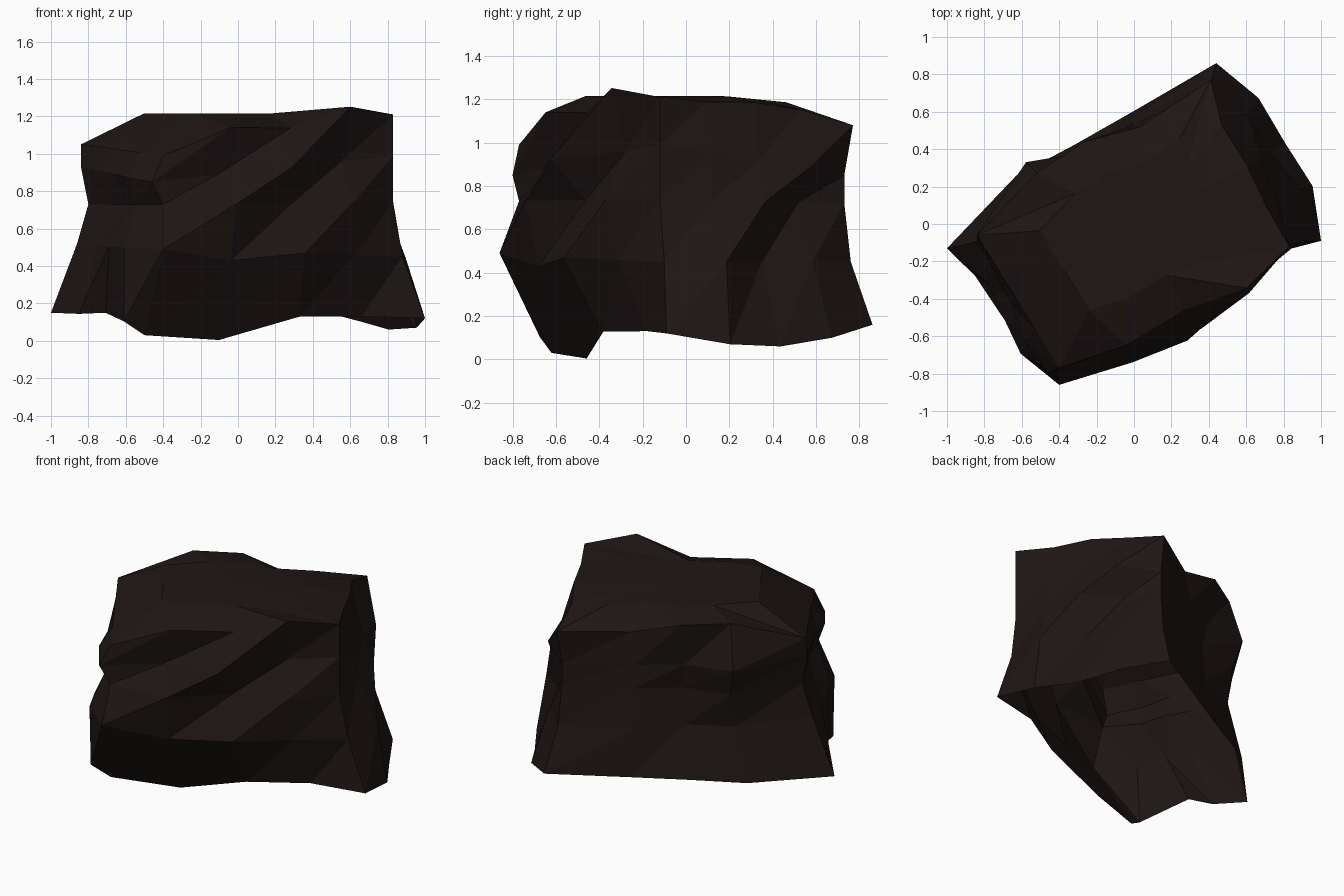
import bpy
import bmesh
from mathutils import Vector

if "Cube" in bpy.data.objects:
    bpy.data.objects.remove(bpy.data.objects["Cube"])

# Corner edges of the rock, bottom to top (front, right, back, left corner)
CORNERS = [
    [(-.5, -.62, .03), (-.4, -.86, .49), (-.4, -.77, .73), (-.46, -.8, .85), (-.4, -.77, .99)],
    [(1, -.09, .12), (.88, -.1, .45), (.83, -.12, .74), (.83, -.12, .99), (.83, -.12, 1.21)],
    [(.44, .86, .16), (.41, .76, .45), (.4, .73, .72), (.4, .73, .85), (.41, .77, 1.08)],
    [(-1, -.13, .15), (-.86, -.1, .52), (-.8, -.08, .73), (-.84, -.08, .93), (-.84, -.06, 1.05)],
]

# Column positions along each side
STEPS = [(.27, .54, .78), (.25, .5, .75), (.3, .5, .7), (.3, .5, .72)]

# Outward bulge of each side, row by row from the bottom: diagonal ledges
BULGE = [
    [(-.02, .05, -.03), (.03, .13, .05), (.13, .05, .12), (0, .17, .01), (.06, .04, .09)],
    [(.11, .1, .1), (.15, .04, .08), (.07, .14, 0), (.05, .07, .12), (-.02, -.02, -.05)],
    [(.04, .07, .11), (.08, .05, .1), (.07, .05, .16), (.05, .07, .2), (0, .1, .1)],
    [(0, -.06, .1), (.03, .07, .09), (0, 0, .04), (0, 0, .03), (0, 0, 0)],
]

# Height changes along the bottom and top rims
RIM_LOW = [(-.05, .05, .03), (-.06, -.08, -.05), (0, 0, 0), (.03, .06, .04)]
RIM_HIGH = [(.09, .03, .09), (.01, .04, .04), (.01, .11, .13), (0, 0, 0)]

# Single chips moved by hand: (side, row, column) -> shift
NUDGE = {
    (0, 1, 0): (0, 0, -.05),
    (0, 2, 0): (0, -.03, 0),
    (0, 3, 1): (-.03, -.04, 0),
    (3, 0, 2): (.1, -.12, 0),
}


def ring(row):
    """One loop of points around the rock."""
    pts = []
    for side in range(4):
        a = Vector(CORNERS[side][row])
        b = Vector(CORNERS[(side + 1) % 4][row])
        out = Vector((b.y - a.y, a.x - b.x, 0)).normalized()
        pts.append(a)
        for k, t in enumerate(STEPS[side]):
            p = a.lerp(b, t) + out * BULGE[side][row][k]
            p += Vector(NUDGE.get((side, row, k), (0, 0, 0)))
            if row == 0:
                p.z += RIM_LOW[side][k]
            if row == 4:
                p.z += RIM_HIGH[side][k]
            pts.append(p)
    return pts


def bridge(bm, low, high, rising=True):
    """Join two loops with triangles split along one diagonal."""
    n = len(low)
    for i in range(n):
        j = (i + 1) % n
        if rising:
            bm.faces.new((low[i], low[j], high[j]))
            bm.faces.new((low[i], high[j], high[i]))
        else:
            bm.faces.new((low[i], low[j], high[i]))
            bm.faces.new((low[j], high[j], high[i]))


bm = bmesh.new()
loops = [[bm.verts.new(p) for p in ring(r)] for r in range(5)]

# Side walls, open underneath
for low, high in zip(loops, loops[1:]):
    bridge(bm, low, high)

# Sloping shoulder and nearly flat top
plateau = [bm.verts.new((v.co.x * .6, v.co.y * .6, 1.215 - .1 * max(0, v.co.y * .6 - .17)))
           for v in loops[4]]
bridge(bm, loops[4], plateau, rising=False)
middle = bm.verts.new((0, 0, 1.215))
for i, v in enumerate(plateau):
    bm.faces.new((v, plateau[(i + 1) % len(plateau)], middle))

mesh = bpy.data.meshes.new("rock")
bm.to_mesh(mesh)
bm.free()
rock = bpy.data.objects.new("rock", mesh)
bpy.context.collection.objects.link(rock)

# Dark brown stone
stone = bpy.data.materials.new("dark_stone")
stone.diffuse_color = (.013, .008, .007, 1)
stone.use_nodes = True
stone.node_tree.nodes["Principled BSDF"].inputs["Base Color"].default_value = stone.diffuse_color
mesh.materials.append(stone)
